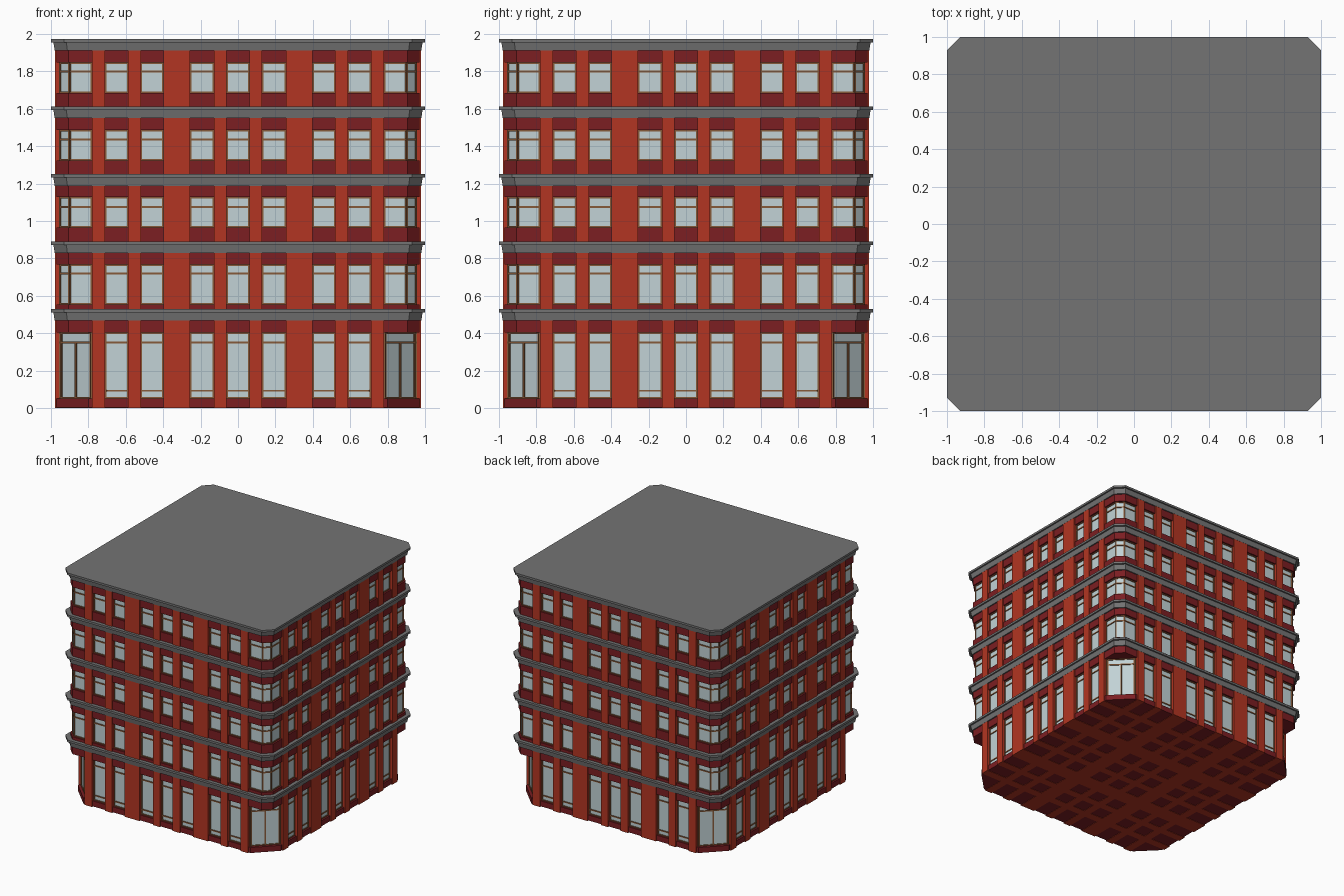
import bpy, bmesh, math
from mathutils import Matrix

if "Cube" in bpy.data.objects:
    bpy.data.objects.remove(bpy.data.objects["Cube"])


def material(name, rgb):
    m = bpy.data.materials.new(name)
    m.diffuse_color = (*rgb, 1)
    m.use_nodes = True
    m.node_tree.nodes["Principled BSDF"].inputs["Base Color"].default_value = m.diffuse_color
    return m


RED = material("bright red brick", (0.45, 0.036, 0.016))
DARK = material("dark red brick", (0.20, 0.013, 0.016))
GLASS = material("pale glass", (0.54, 0.65, 0.67))
GREY = material("grey stone", (0.175, 0.175, 0.175))
BROWN = material("brown frame", (0.24, 0.10, 0.04))


def finish(name, bm, mat):
    bmesh.ops.recalc_face_normals(bm, faces=bm.faces)
    me = bpy.data.meshes.new(name)
    bm.to_mesh(me)
    bm.free()
    me.materials.append(mat)
    ob = bpy.data.objects.new(name, me)
    bpy.context.collection.objects.link(ob)
    return ob


def octagon_stack(name, levels, mat):
    """Square with cut corners, lofted through (half width, flat half length, z)."""
    bm = bmesh.new()
    rings = []
    for h, f, z in levels:
        pts = [(f, -h), (h, -f), (h, f), (f, h), (-f, h), (-h, f), (-h, -f), (-f, -h)]
        rings.append([bm.verts.new((x, y, z)) for x, y in pts])
    for a, b in zip(rings, rings[1:]):
        for i in range(8):
            j = (i + 1) % 8
            bm.faces.new((a[i], a[j], b[j], b[i]))
    bm.faces.new(rings[0])
    bm.faces.new(rings[-1])
    return finish(name, bm, mat)


def prism(name, half, flat, z0, z1, mat):
    return octagon_stack(name, [(half, flat, z0), (half, flat, z1)], mat)


def add_box(bm, size, loc, angle=0):
    m = (Matrix.Translation(loc) @ Matrix.Rotation(angle, 4, 'Z')
         @ Matrix.Diagonal((*size, 1)))
    bmesh.ops.create_cube(bm, size=1, matrix=m)


# Pillar strips: centre and width, mirrored left and right
PILLARS = [(s * c, w) for s in (-1, 1)
           for c, w in ((0.095, 0.068), (0.327, 0.142), (0.553, 0.068), (0.746, 0.070))]


def cross_walls(name, half, extra, z0, z1, mat):
    """Strips running right through the block in both directions."""
    bm = bmesh.new()
    for c, w in PILLARS:
        add_box(bm, (w + extra, 2 * half, z1 - z0), (c, 0, (z0 + z1) / 2))
        add_box(bm, (2 * half, w + extra, z1 - z0), (0, c, (z0 + z1) / 2))
    return finish(name, bm, mat)


cross_walls("pillars", 0.979, 0, 0, 1.93, RED)

# Glass cores: wide cut corner on the ground floor, narrow above
prism("ground_glass", 0.95, 0.78, 0.02, 0.45, GLASS)
prism("upper_glass", 0.95, 0.90, 0.43, 1.93, GLASS)

# Each floor: band bottom, window bottom, window top, cornice top, transom heights
FLOORS = [(0.003, 0.05, 0.403, 0.529, (0.35, 0.092)),
          (0.525, 0.553, 0.767, 0.890, (0.718,)),
          (0.885, 0.965, 1.127, 1.250, (1.075,)),
          (1.245, 1.324, 1.486, 1.611, (1.435,)),
          (1.606, 1.685, 1.846, 1.973, (1.798,))]

for n, (zb, w0, w1, top, transoms) in enumerate(FLOORS):
    ground = n == 0
    flat = 0.78 if ground else 0.90
    # Dark brick bands below and above the windows
    prism(f"sill_band_{n}", 0.97, 0.80 if ground else 0.905, zb, w0, DARK)
    prism(f"lintel_band_{n}", 0.97, 0.905, w1, top - 0.06, DARK)
    # Grey cornice with a projecting lip
    octagon_stack(f"cornice_{n}", [(0.980, 0.912, top - 0.062), (0.987, 0.918, top - 0.018),
                                   (1.0, 0.93, top - 0.018), (1.0, 0.93, top)], GREY)
    # Brown frames: horizontal bars run round the building behind the pillars
    bars = [(w0, w0 + 0.008), (w1 - 0.008, w1)] + [(t - 0.005, t + 0.005) for t in transoms]
    for k, (a, b) in enumerate(bars):
        bar_flat = 0.70 if ground and k == 3 else flat + 0.003
        prism(f"frame_bar_{n}_{k}", 0.956, bar_flat, a, b, BROWN)
    cross_walls(f"frame_sides_{n}", 0.956, 0.014, w0, w1, BROWN)
    # Corner mullions
    bm = bmesh.new()
    for sx in (-1, 1):
        for sy in (-1, 1):
            ang = math.radians(45) * sx * sy
            if ground:
                t = transoms[0]
                add_box(bm, (0.012, 0.012, t - w0),
                        (sx * 0.865, sy * 0.865, (t + w0) / 2), ang)
                spots = [(0.787, 0.943), (0.943, 0.787)]
            else:
                spots = [(0.90, 0.949), (0.949, 0.90)]
            for x, y in spots:
                add_box(bm, (0.011, 0.011, w1 - w0),
                        (sx * x, sy * y, (w0 + w1) / 2), ang)
    finish(f"corner_mullions_{n}", bm, BROWN)
